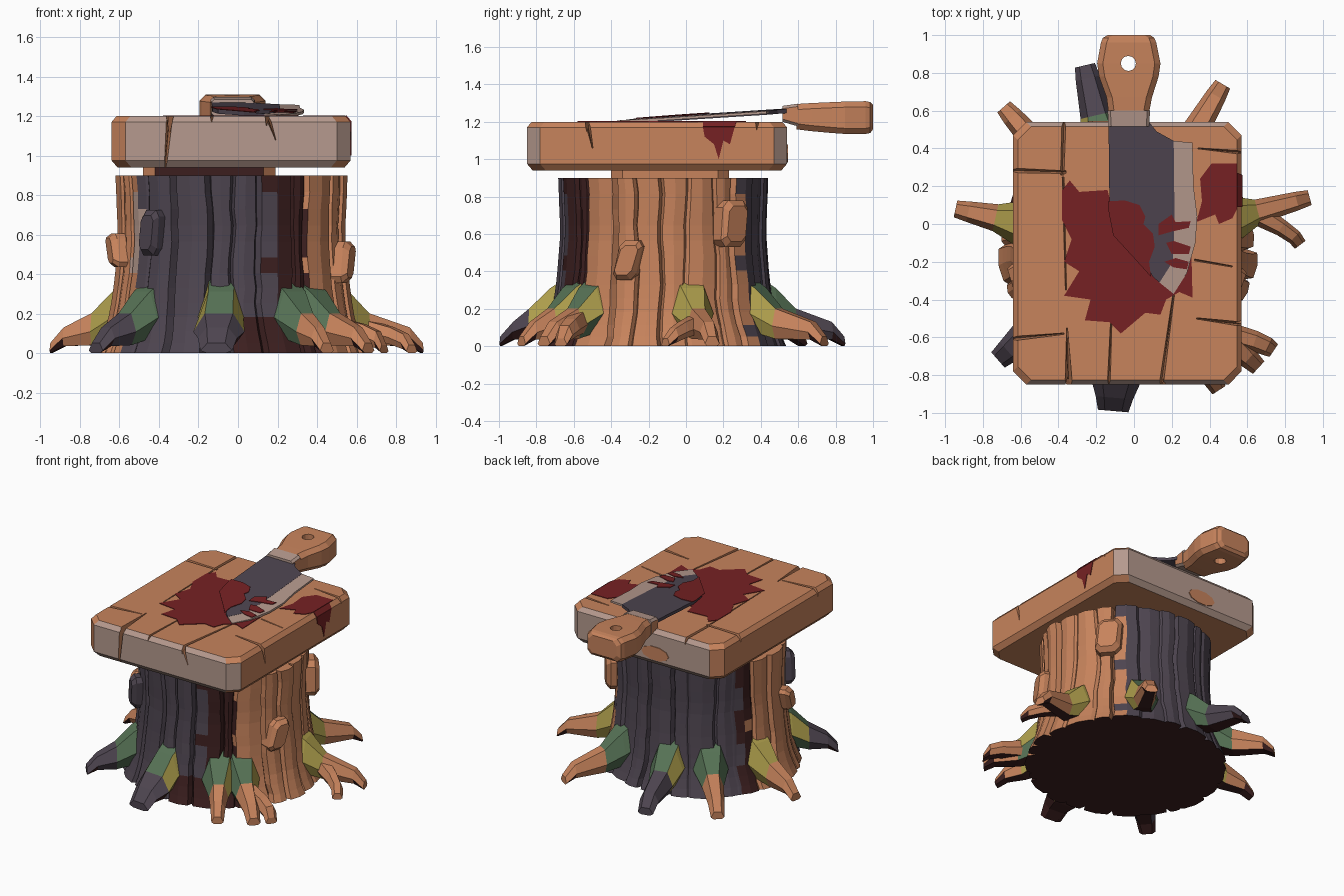
import bpy, bmesh, math, random
from mathutils import Vector as V

if "Cube" in bpy.data.objects:
    bpy.data.objects.remove(bpy.data.objects["Cube"])
random.seed(7)

# Colours (sRGB bytes converted to linear)
def lin(c):
    c /= 255
    return c / 12.92 if c < 0.04 else ((c + 0.055) / 1.055) ** 2.4
NAMES = ["wood", "bark", "pale", "brown", "red", "green", "yellow"]
RGB = [(199, 131, 92), (78, 69, 80), (182, 154, 142), (60, 31, 31),
       (118, 33, 35), (86, 114, 85), (174, 158, 76)]
MATS = []
for n, c in zip(NAMES, RGB):
    m = bpy.data.materials.new(n)
    m.diffuse_color = (*[lin(k) for k in c], 1)
    m.use_nodes = True
    m.node_tree.nodes["Principled BSDF"].inputs["Base Color"].default_value = m.diffuse_color
    MATS.append(m)
WOOD, BARK, PALE, BROWN, RED, GREEN, YELLOW = range(7)
CX, CY = -0.035, -0.12          # trunk axis

def finish(name, bm, rule):
    """Mesh to object; rule is a colour index or a function of the face."""
    bmesh.ops.recalc_face_normals(bm, faces=bm.faces[:])
    bm.normal_update()
    for f in bm.faces:
        f.material_index = rule(f) if callable(rule) else rule
    me = bpy.data.meshes.new(name)
    bm.to_mesh(me)
    bm.free()
    for m in MATS:
        me.materials.append(m)
    ob = bpy.data.objects.new(name, me)
    bpy.context.collection.objects.link(ob)
    return ob

def loft(name, rings, rule):
    bm = bmesh.new()
    vs = [[bm.verts.new(p) for p in r] for r in rings]
    n = len(vs[0])
    for a, b in zip(vs, vs[1:]):
        for i in range(n):
            bm.faces.new((a[i], a[(i + 1) % n], b[(i + 1) % n], b[i]))
    bm.faces.new(vs[0][::-1])
    bm.faces.new(vs[-1])
    return finish(name, bm, rule)

def plate(name, pts, off, rule):
    pts = [V(p) for p in pts]
    return loft(name, [pts, [p + V(off) for p in pts]], rule)

def cut(ob, cutter):
    mod = ob.modifiers.new("cut", 'BOOLEAN')
    mod.operation, mod.object, mod.solver = 'DIFFERENCE', cutter, 'EXACT'
    bpy.context.view_layer.objects.active = ob
    bpy.ops.object.modifier_apply(modifier="cut")
    bpy.data.objects.remove(cutter)

def zone(p):
    """Bark front and back, bare wood left and right, brown seams."""
    a = math.degrees(math.atan2(p.y - CY, p.x - CX)) % 360
    a += 2.5 * math.sin(p.z * 17)
    if 48 < a < 152 or 216 < a < 292:
        return BROWN if p.z < 0.15 and 274 < a < 292 else BARK
    if 292 <= a < 315 or 152 <= a < 161:
        return BROWN
    if 208 < a <= 216 and 0.4 < p.z < 0.82:
        return PALE
    return WOOD

# Trunk: bark panels split by wandering V grooves
zs = [0, 0.08, 0.2, 0.38, 0.6, 0.9]
rs = [0.68, 0.645, 0.61, 0.585, 0.568, 0.58]
def radius(z):
    for z0, z1, r0, r1 in zip(zs, zs[1:], rs, rs[1:]):
        if z <= z1:
            return r0 + (r1 - r0) * (z - z0) / (z1 - z0)
N, RINGS = 24, 13
sh = [(i + random.uniform(-0.28, 0.28)) * 2 * math.pi / N for i in range(N)]
home = sh[:]
bulge = [random.uniform(-0.018, 0.012) for _ in range(N)]
depth = [random.choice([0.015, 0.03, 0.05]) for _ in range(N)]
rings = []
for k in range(RINGS):
    z = 0.9 * (k / (RINGS - 1)) ** 1.15
    r = radius(z)
    sh = [0.8 * s + 0.2 * h + random.uniform(-0.016, 0.016) for s, h in zip(sh, home)]
    ring = []
    for i in range(N):
        a0 = sh[i]
        a1 = sh[(i + 1) % N] + (2 * math.pi if i == N - 1 else 0)
        for t, d in ((0, -depth[i]), (0.1, bulge[i]), (0.5, bulge[i] + 0.008), (0.9, bulge[i])):
            a = a0 + (a1 - a0) * t
            ring.append(V((CX + (r + d) * math.cos(a), CY + (r * 0.955 + d) * math.sin(a), z)))
    rings.append(ring)

def trunk_rule(f):
    if f.normal.z < -0.9:
        return BROWN
    return WOOD if f.normal.z > 0.9 else zone(f.calc_center_median())
loft("trunk", rings, trunk_rule)

# Knots on the trunk: angle, height, half width, half height, lean
for i, (a, z, w, h, lean) in enumerate([(228, 0.61, 0.055, 0.115, 0.01), (197, 0.52, 0.06, 0.085, -0.03),
                                        (-19, 0.46, 0.065, 0.105, 0.025), (40, 0.655, 0.085, 0.125, 0.01)]):
    a = math.radians(a)
    out, side = V((math.cos(a), math.sin(a) * 0.955, 0)), V((-math.sin(a), math.cos(a), 0))
    def knot_ring(r, s):
        prof = [(-1, -.7), (-.6, -1), (.6, -1), (1, -.7), (1, .7), (.6, 1), (-.6, 1), (-1, .7)]
        return [V((CX, CY, z)) + out * r + side * (s * u * w + v * lean) + V((0, 0, s * v * h)) for u, v in prof]
    loft(f"knot_{i}", [knot_ring(0.5, 1.0), knot_ring(0.615, 1.0), knot_ring(0.645, 0.75)], WOOD if i else BARK)

# Roots: hexagonal arms with a mossy collar against the trunk
def root(name, path, colour, moss=True):
    pts = [V(p[:3]) for p in path]
    rings = []
    for i, (p, (_, _, _, w, h)) in enumerate(zip(pts, path)):
        d = pts[min(i + 1, len(pts) - 1)] - pts[max(i - 1, 0)]
        s = V((-d.y, d.x, 0)).normalized()
        prof = [(1, -.2), (.55, .9), (-.55, .9), (-1, -.2), (-.6, -1), (.6, -1)]
        ring = [p + s * u * w + V((0, 0, v * h)) for u, v in prof]
        for q in ring:
            q.z = max(q.z, 0.0)
        rings.append(ring)
    def rule(f):
        m = f.calc_center_median()
        n = f.normal
        if n.z < -0.5:
            return BROWN
        if moss and math.hypot(m.x - CX, m.y - CY) < 0.685:
            if abs(m.y - CY) < 0.3 and abs(m.x) > 0.4:
                return YELLOW
            return YELLOW if abs(n.x) > abs(n.y) + 0.1 and n.x * m.x > 0 and "back_left" not in name else GREEN
        return colour
    return loft(name, rings, rule)

TIPS = [("back", -0.26, 0.84, BARK, 0.06), ("back_left", -0.69, 0.62, WOOD, 0.05),
        ("back_right", 0.47, 0.74, WOOD, 0.05), ("left", -0.945, 0.08, WOOD, 0.05),
        ("right", 0.93, 0.14, WOOD, 0.045), ("front_right", 0.66, -0.76, WOOD, 0.05),
        ("front_small", 0.45, -0.88, WOOD, 0.045), ("front", -0.11, -0.99, BARK, 0.09),
        ("front_left", -0.72, -0.72, BARK, 0.06)]
for n, x, y, col, w in TIPS:
    c, t = V((CX, CY)), V((x, y))
    u = (t - c).normalized()
    L = (t - c).length
    P = lambda r, z, w, h: (*(c + u * r), z, w, h)
    root("root_" + n, [P(0.5, 0.25, 0.125, 0.14), P(0.6, 0.2, 0.115, 0.125), P(0.715, 0.125, w * 1.45, 0.085),
                       P(max(L - 0.07, 0.76), 0.085, w * 1.1, 0.05), P(L, 0.02, w * 0.9, 0.035)], col)
# Forked ends
root("root_right_fork", [(0.66, 0.05, 0.12, .06, .05), (0.78, -0.02, 0.09, .045, .045),
                         (0.85, -0.07, 0.06, .04, .04), (0.88, -0.11, 0.015, .035, .03)], WOOD, False)
root("root_front_right_fork", [(0.5, -0.58, 0.13, .06, .06), (0.64, -0.62, 0.1, .055, .05),
                               (0.71, -0.65, 0.07, .05, .045), (0.74, -0.67, 0.015, .04, .03)], WOOD, False)

# Block between trunk and board, and the board itself
def octagon(x0, x1, y0, y1, c, z, i=0.0):
    x0, x1, y0, y1 = x0 + i, x1 - i, y0 + i, y1 - i
    return [V((x, y, z)) for x, y in [(x0 + c, y0), (x1 - c, y0), (x1, y0 + c), (x1, y1 - c),
                                      (x1 - c, y1), (x0 + c, y1), (x0, y1 - c), (x0, y0 + c)]]
loft("neck", [octagon(-0.48, 0.19, -0.4, 0.23, 0.06, z) for z in (0.89, 0.95)],
     lambda f: BROWN if f.normal.y < -0.8 else WOOD)
board = loft("board", [octagon(-0.64, 0.57, -0.85, 0.54, 0.07, z, i) for z, i in
                       ((0.94, 0.03), (0.975, 0), (1.17, 0), (1.2, 0.025))], WOOD)
# Cracks: wedges from a to b, widths at both ends, depth direction
def crack(a, b, side, deep, w0, w1):
    a, b, side, deep = V(a), V(b), V(side), V(deep)
    cut(board, loft("cutter", [[p + side * w, p - side * w, p + deep] for p, w in ((a, w0), (b, w1))], WOOD))
TOP = 1.205
for x0, y0, x1, y1, w0, w1, d in [(-0.37, 0.57, -0.38, 0.26, .012, .01, .05), (-0.36, 0.275, -0.68, 0.285, .008, .014, .06),
                                  (-0.375, 0.25, -0.36, -0.35, .006, .004, .03), (-0.355, -0.55, -0.345, -0.88, .003, .022, .09),
                                  (-0.12, -0.5, -0.135, -0.88, .004, .009, .04),
                                  (0.22, -0.3, 0.14, -0.88, .004, .012, .06), (0.33, -0.5, 0.6, -0.535, .004, .014, .06),
                                  (0.32, -0.19, 0.52, -0.225, .006, .004, .03), (-0.68, -0.61, -0.37, -0.58, .014, .004, .06),
                                  (0.34, 0.4, 0.6, 0.375, .003, .012, .05)]:
    d2 = V((x1 - x0, y1 - y0, 0)).normalized()
    crack((x0, y0, TOP), (x1, y1, TOP), (-d2.y, d2.x, 0), (0, 0, -d), w0, w1)
crack((-0.37, -0.855, 0.92), (-0.345, -0.855, 1.22), (1, 0, 0), (0, 0.05, 0), 0.006, 0.018)
crack((0.19, -0.855, 1.08), (0.14, -0.855, 1.22), (1, 0, 0), (0, 0.04, 0), 0.002, 0.016)
crack((0.575, -0.5, 1.06), (0.575, -0.533, 1.22), (0, 1, 0), (-0.05, 0, 0), 0.003, 0.016)
for p in board.data.polygons:      # pale end grain, wooden corners on the left
    c, n = p.center, p.normal
    end = abs(n.y) > 0.65 and (c.y < -0.8 or c.y > 0.5) and not (c.x < -0.58 and n.x < -0.4)
    p.material_index = PALE if end else WOOD
plate("end_grain_patch", [(-0.13 + 0.11 * math.cos(k * math.pi / 5), 0.538, 1.03 + 0.05 * math.sin(k * math.pi / 5))
                          for k in range(10)], (0, 0.007, 0), WOOD)

# Red stains on the board
def flat(pts, z):
    return [(x, y, z) for x, y in pts]
plate("stain_main", flat([(-.34, .23), (-.29, .17), (-.14, .18), (-.12, .1), (.1, .1), (.3, 0), (.31, -.39), (.24, -.36),
                          (.17, -.4), (.14, -.48), (.06, -.47), (-.07, -.58), (-.13, -.52), (-.26, -.51), (-.23, -.4),
                          (-.37, -.38), (-.29, -.25), (-.37, -.2), (-.33, -.08), (-.38, .02), (-.38, .18)], 1.198), (0, 0, 0.006), RED)
plate("stain_side", flat([(.35, .24), (.41, .32), (.545, .32), (.545, .08), (.52, .03), (.45, .0), (.43, .05), (.33, .01),
                          (.36, .12)], 1.198), (0, 0, 0.006), RED)
plate("stain_edge", [(.545, .09, 1.2), (.545, .27, 1.2), (.57, .26, 1.17), (.57, .09, 1.17)], (0.004, 0, 0.004), RED)
plate("stain_drip", [(.568, y, z) for y, z in [(.09, 1.172), (.26, 1.172), (.235, 1.08), (.2, 1.1), (.175, 1.0),
                                               (.15, 1.08), (.1, 1.12)]], (0.006, 0, 0), RED)

# Cleaver blade lying on the board, tip down
def tilt(pts, lift=0.0):
    return [(x, y, 1.211 + 0.056 * (y + 0.37) / 0.87 - 0.015 * x + lift) for x, y in pts]
plate("blade", tilt([(-.135, .54), (.08, .54), (.12, .49), (.21, .44), (.215, .0), (.205, -.2), (.135, -.31), (.1, -.28),
                     (.03, -.16), (-.1, -.04), (-.13, .1)]), (0, 0, -0.022), BARK)
plate("blade_edge", tilt([(.21, .44), (.31, .43), (.315, .2), (.335, .04), (.325, -.1), (.28, -.26), (.21, -.37),
                          (.135, -.31), (.205, -.2), (.215, .0)], -0.001), (0, 0, -0.014), PALE)
plate("blade_stain", tilt([(-.137, .12), (-.05, .125), (.03, .1), (.06, .04), (.05, .0), (.1, -.05), (.11, -.12), (.08, -.2), (.09, -.28),
                           (.0, -.18), (-.11, -.06), (-.137, .08)], 0.001), (0, 0, 0.004), RED)
for i, pts in enumerate([[(.13, .0), (.2, .05), (.22, .01), (.3, .015), (.29, -.02), (.2, -.04), (.13, -.06)],
                         [(.17, -.1), (.21, -.09), (.3, -.12), (.29, -.16), (.2, -.16)],
                         [(.16, -.2), (.22, -.18), (.29, -.2), (.28, -.24), (.21, -.23)]]):
    plate(f"blade_streak_{i}", tilt(pts, 0.001), (0, 0, 0.004), RED)

# Handle and collar: chamfered rings along y
def bar(y, x0, x1, z0, z1, c=0.03):
    return [V((x, y, z)) for x, z in [(x0 + c, z0), (x1 - c, z0), (x1, z0 + c), (x1, z1 - c),
                                      (x1 - c, z1), (x0 + c, z1), (x0, z1 - c), (x0, z0 + c)]]
loft("handle_collar", [bar(.515, -.135, .08, 1.2, 1.285, .015), bar(.6, -.14, .085, 1.175, 1.297, .015)],
     lambda f: WOOD if abs(f.normal.x) > 0.8 else PALE)
handle = loft("handle", [bar(.59, -.135, .08, 1.16, 1.295), bar(.67, -.145, .095, 1.15, 1.3), bar(.78, -.185, .13, 1.14, 1.305),
                         bar(.85, -.195, .14, 1.135, 1.308), bar(.96, -.175, .118, 1.135, 1.31),
                         bar(.985, -.165, .108, 1.14, 1.305), bar(1.0, -.14, .085, 1.16, 1.29)], WOOD)
cut(handle, loft("cutter", [[V((-.03 + .04 * math.cos(k * math.pi / 6), .85 + .04 * math.sin(k * math.pi / 6), z))
                             for k in range(12)] for z in (1.0, 1.4)], WOOD))
